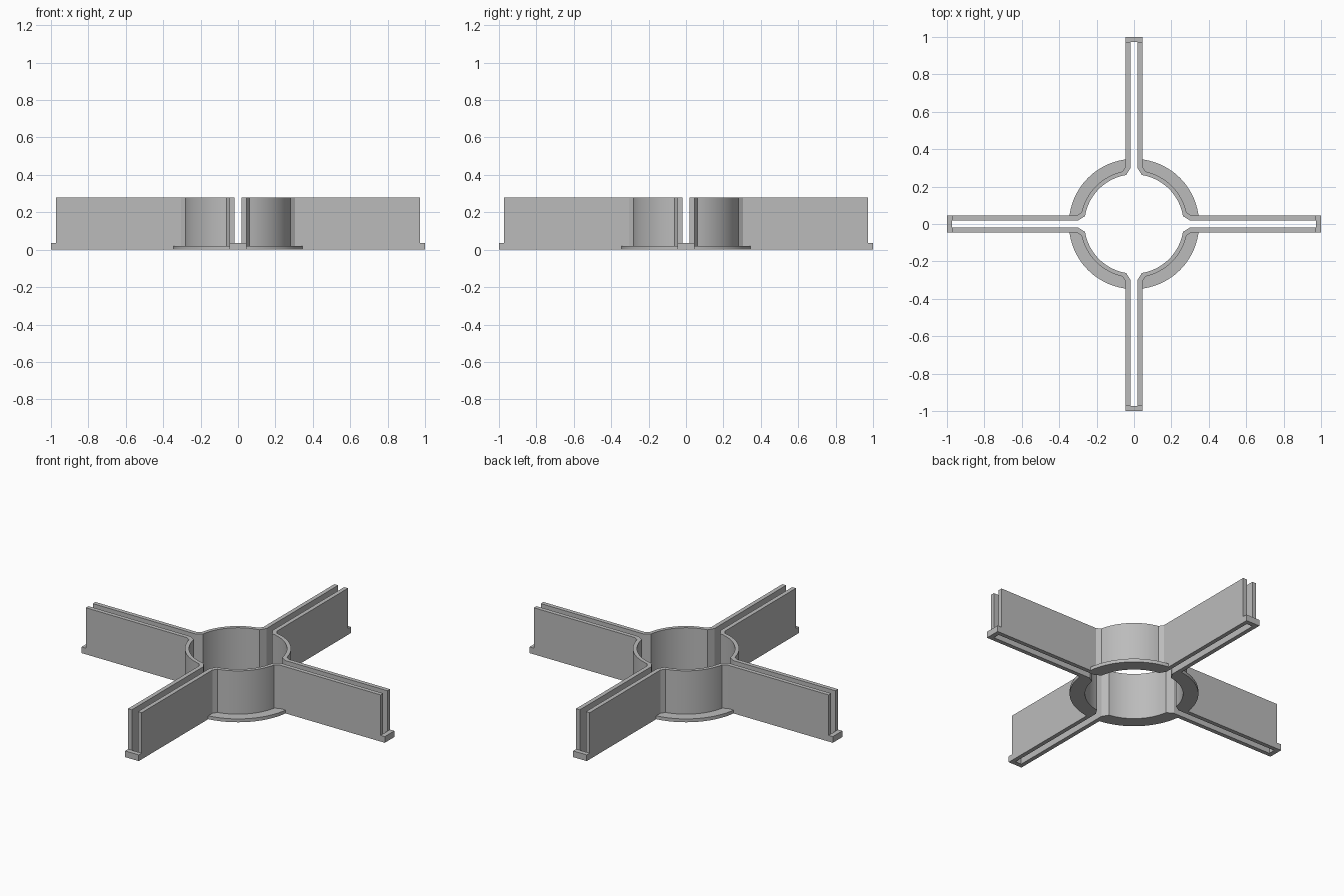
import bpy, bmesh, math

if "Cube" in bpy.data.objects:
    bpy.data.objects.remove(bpy.data.objects["Cube"])

HEIGHT, FOOT_H, FLANGE_H = 0.278, 0.037, 0.02
SLOT, HALF_W = 0.02, 0.045          # slot half width, arm half width
WALL_END, ARM_END = 0.972, 1.0
R_IN, R_OUT, R_FLANGE = 0.265, 0.287, 0.348

grey = bpy.data.materials.new("mid grey")
grey.diffuse_color = (0.5, 0.5, 0.5, 1)
grey.use_nodes = True
grey.node_tree.nodes["Principled BSDF"].inputs["Base Color"].default_value = grey.diffuse_color


def arc(radius, offset, steps=24):
    """Arc in the first quadrant, starting and ending `offset` from the axes."""
    a0 = math.asin(offset / radius)
    a1 = math.pi / 2 - a0
    return [(radius * math.cos(a0 + (a1 - a0) * i / steps),
             radius * math.sin(a0 + (a1 - a0) * i / steps)) for i in range(steps + 1)]


def prism(name, outline, height, turn):
    """Extrude a flat outline upward and turn it by quarter turns."""
    bm = bmesh.new()
    face = bm.faces.new([bm.verts.new((x, y, 0)) for x, y in outline])
    top = bmesh.ops.extrude_face_region(bm, geom=[face])["geom"]
    bmesh.ops.translate(bm, vec=(0, 0, height),
                        verts=[v for v in top if isinstance(v, bmesh.types.BMVert)])
    bmesh.ops.recalc_face_normals(bm, faces=bm.faces)
    mesh = bpy.data.meshes.new(name)
    bm.to_mesh(mesh)
    bm.free()
    mesh.materials.append(grey)
    obj = bpy.data.objects.new(name, mesh)
    obj.rotation_euler.z = turn * math.pi / 2
    bpy.context.collection.objects.link(obj)
    bpy.context.view_layer.objects.active = obj
    obj.select_set(True)
    bpy.ops.object.shade_smooth_by_angle(angle=math.radians(20))
    obj.select_set(False)


# outer side of the curved wall with its angled corners against the arms
outer = [(0.305, HALF_W)] + arc(R_OUT, 0.062) + [(HALF_W, 0.305)]
# inner side of the curved wall, opening into the slots
inner = [(0.298, SLOT)] + arc(R_IN, 0.042) + [(SLOT, 0.298)]

wall = ([(WALL_END, SLOT)] + inner + [(SLOT, WALL_END), (HALF_W, WALL_END)]
        + outer[::-1] + [(WALL_END, HALF_W)])
flange = outer + arc(R_FLANGE, HALF_W)[::-1]
foot = [(WALL_END, -HALF_W), (ARM_END, -HALF_W), (ARM_END, HALF_W), (WALL_END, HALF_W)]

for q in range(4):
    prism(f"quarter_wall_{q}", wall, HEIGHT, q)
    prism(f"base_flange_{q}", flange, FLANGE_H, q)
    prism(f"arm_end_foot_{q}", foot, FOOT_H, q)
